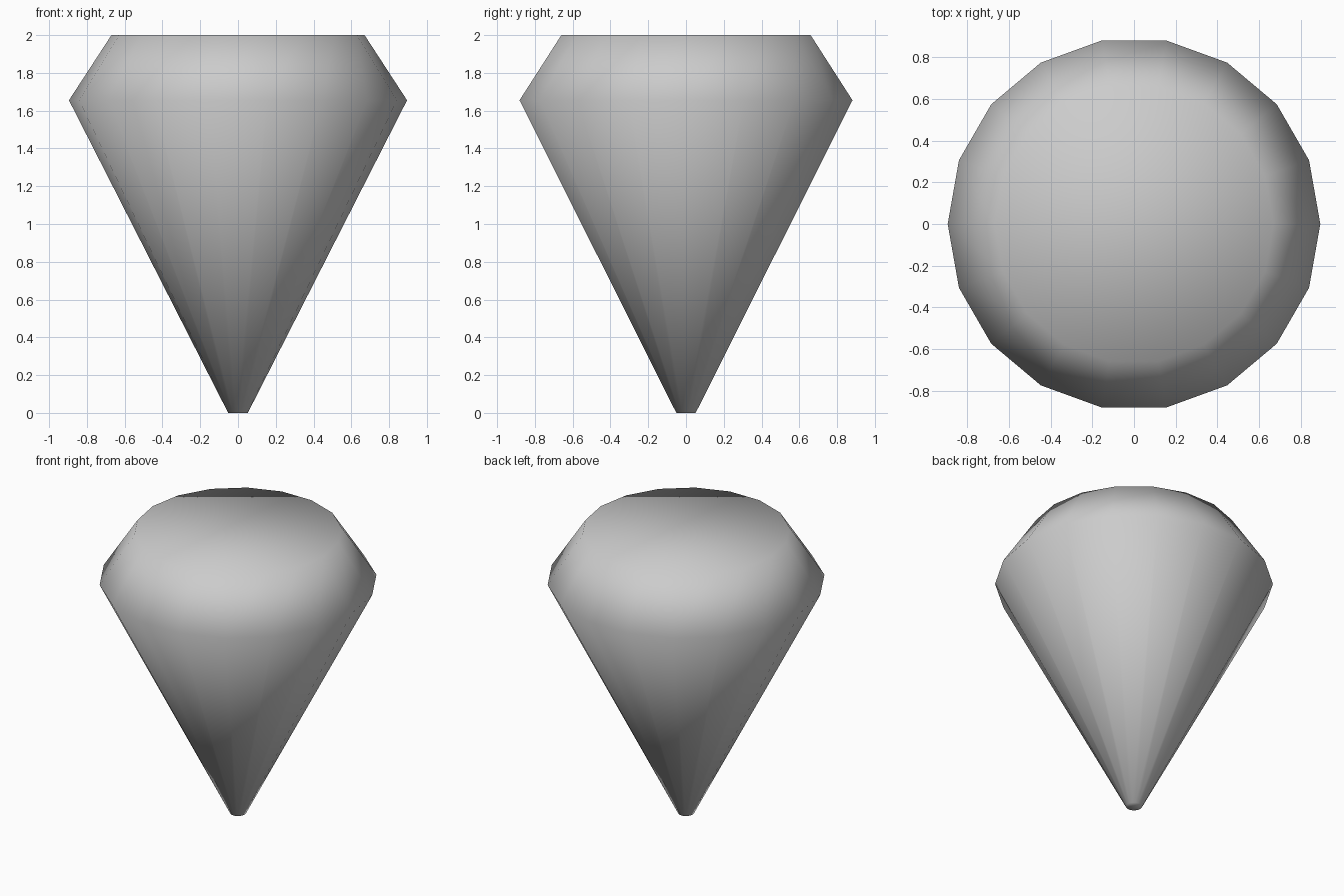
import bpy, bmesh
from math import cos, sin, tau

if "Cube" in bpy.data.objects:
    bpy.data.objects.remove(bpy.data.objects["Cube"])

SIDES = 18
# Profile from the blunt tip up: (radius, height)
PROFILE = [(0.052, 0.0), (0.895, 1.655), (0.67, 2.0)]

bm = bmesh.new()
rings = [[bm.verts.new((r * cos(tau * i / SIDES), r * sin(tau * i / SIDES), z))
          for i in range(SIDES)] for r, z in PROFILE]

# Lower cone and bevelled crown
for low, high in zip(rings, rings[1:]):
    for i in range(SIDES):
        j = (i + 1) % SIDES
        bm.faces.new((low[i], low[j], high[j], high[i]))

# Tip cap and flat top
bm.faces.new(rings[0][::-1])
bm.faces.new(rings[-1])

# Smooth shading runs across every edge
for face in bm.faces:
    face.smooth = True

mesh = bpy.data.meshes.new("gem")
bm.to_mesh(mesh)
bm.free()
gem = bpy.data.objects.new("gem", mesh)
bpy.context.collection.objects.link(gem)
